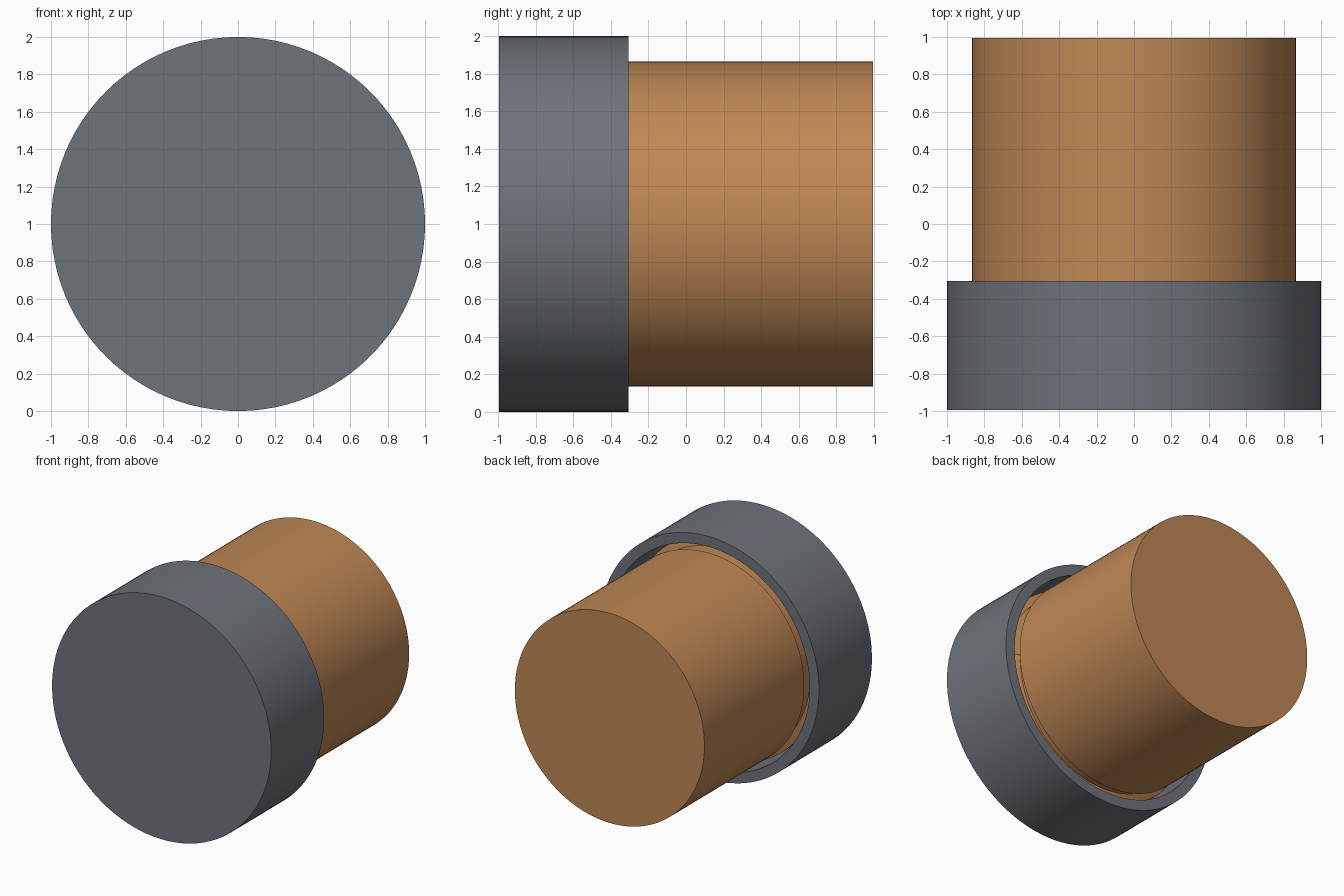
import bpy
import bmesh
from math import sin, cos, tau, radians

SEGMENTS = 96
AXIS_Z = 1.0

cube = bpy.data.objects.get("Cube")
if cube:
    bpy.data.objects.remove(cube, do_unlink=True)


def make_material(name, colour):
    mat = bpy.data.materials.new(name)
    mat.use_nodes = True
    mat.diffuse_color = colour
    mat.node_tree.nodes["Principled BSDF"].inputs["Base Color"].default_value = colour
    return mat


def around_axis(radius, y, angle):
    return (radius * cos(angle), y, AXIS_Z + radius * sin(angle))


def finish(bm, name, mat):
    bmesh.ops.remove_doubles(bm, verts=bm.verts, dist=1e-5)
    bmesh.ops.recalc_face_normals(bm, faces=bm.faces)
    mesh = bpy.data.meshes.new(name)
    bm.to_mesh(mesh)
    bm.free()
    mesh.materials.append(mat)
    obj = bpy.data.objects.new(name, mesh)
    bpy.context.collection.objects.link(obj)
    bpy.ops.object.select_all(action="DESELECT")
    obj.select_set(True)
    bpy.context.view_layer.objects.active = obj
    bpy.ops.object.shade_smooth_by_angle(angle=radians(30))
    return obj


def lathe(name, profile, mat):
    """Turn a (radius, y) profile about the lengthwise axis and cap its ends."""
    bm = bmesh.new()
    rings = [[bm.verts.new(around_axis(r, y, tau * i / SEGMENTS))
              for i in range(SEGMENTS)] for r, y in profile]
    for a, b in zip(rings, rings[1:]):
        for i in range(SEGMENTS):
            j = (i + 1) % SEGMENTS
            bm.faces.new((a[i], a[j], b[j], b[i]))
    bm.faces.new(rings[0])
    bm.faces.new(rings[-1])
    return finish(bm, name, mat)


def helix_thread(name, section, start_y, pitch, turns, mat):
    """Sweep a (radius, y) section along a helix."""
    bm = bmesh.new()
    steps = int(SEGMENTS * turns)
    rows = []
    for i in range(steps + 1):
        t = i / SEGMENTS
        rows.append([bm.verts.new(around_axis(r, start_y + y + pitch * t, tau * t))
                     for r, y in section])
    n = len(section)
    for a, b in zip(rows, rows[1:]):
        for k in range(n):
            m = (k + 1) % n
            bm.faces.new((a[k], a[m], b[m], b[k]))
    bm.faces.new(rows[0])
    bm.faces.new(rows[-1])
    return finish(bm, name, mat)


slate = make_material("slate grey", (0.155, 0.172, 0.195, 1))
tan = make_material("warm tan", (0.52, 0.245, 0.09, 1))

# Hollow cap, open towards the back
lathe("cap", [(1.0, -0.995), (1.0, -0.305), (0.915, -0.305), (0.915, -0.92)], slate)

# Solid body stepping down to a neck inside the cap
lathe("body", [(0.865, 0.995), (0.865, -0.305), (0.82, -0.305), (0.82, -0.92)], tan)

# Screw thread on the neck
helix_thread("neck_thread", [(0.81, -0.05), (0.885, -0.025), (0.885, 0.025), (0.81, 0.05)],
             -0.80, 0.2, 2.0, tan)
